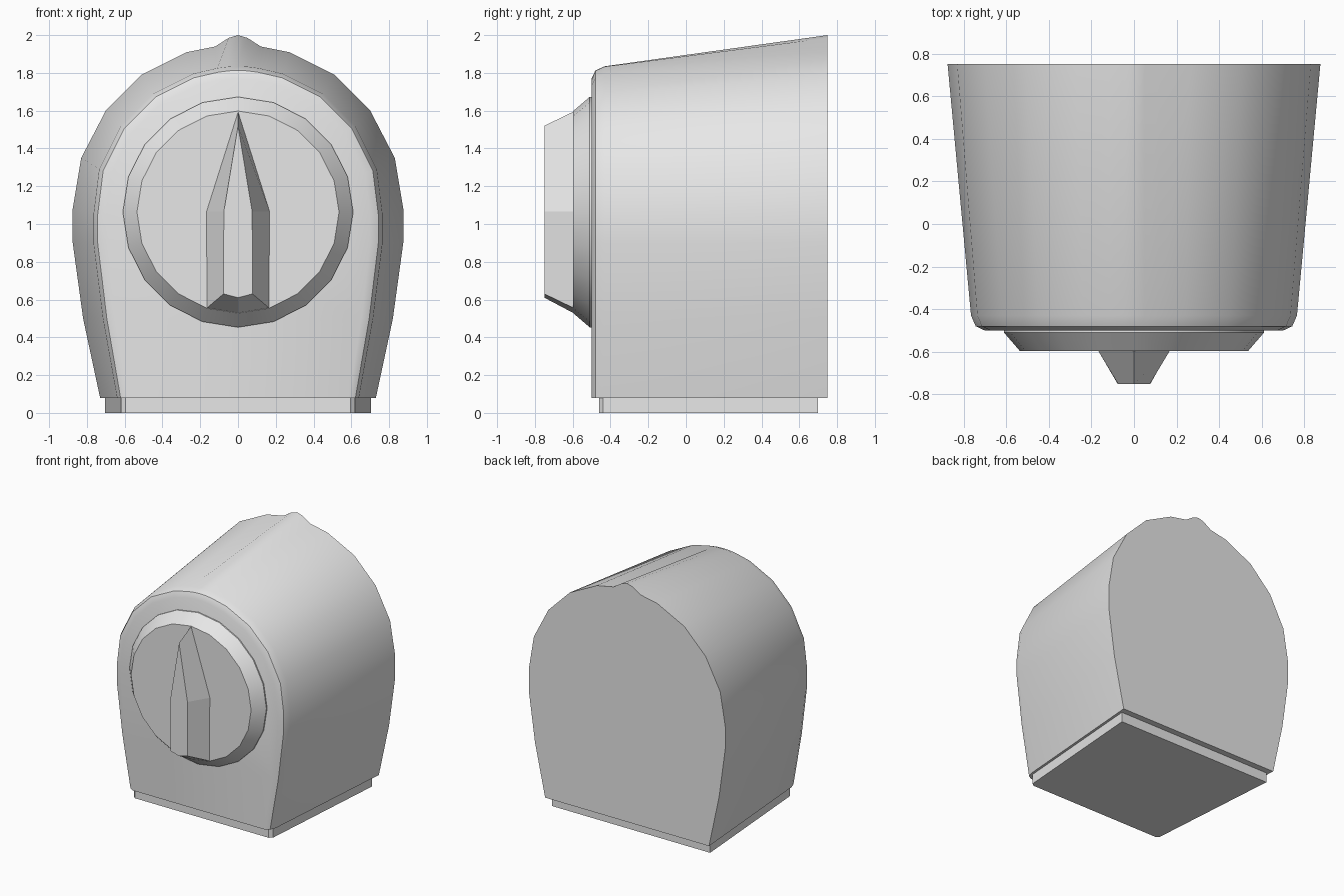
import bpy, bmesh, math

if "Cube" in bpy.data.objects:
    bpy.data.objects.remove(bpy.data.objects["Cube"])

grey = bpy.data.materials.new("light_grey")
grey.use_nodes = True
GREY = (0.8, 0.8, 0.8, 1)
grey.diffuse_color = GREY
grey.node_tree.nodes["Principled BSDF"].inputs["Base Color"].default_value = GREY


def loft(name, rings, smooth=None):
    """Skin closed rings of equal length and cap both ends."""
    bm = bmesh.new()
    loops = [[bm.verts.new(p) for p in ring] for ring in rings]
    n = len(loops[0])
    for a, b in zip(loops, loops[1:]):
        for i in range(n):
            j = (i + 1) % n
            bm.faces.new((a[i], a[j], b[j], b[i]))
    bm.faces.new(loops[0])
    bm.faces.new(loops[-1])
    bmesh.ops.recalc_face_normals(bm, faces=bm.faces)
    mesh = bpy.data.meshes.new(name)
    bm.to_mesh(mesh)
    bm.free()
    mesh.materials.append(grey)
    obj = bpy.data.objects.new(name, mesh)
    bpy.context.collection.objects.link(obj)
    if smooth:
        bpy.ops.object.select_all(action="DESELECT")
        obj.select_set(True)
        bpy.context.view_layer.objects.active = obj
        bpy.ops.object.shade_smooth_by_angle(angle=math.radians(smooth))
    return obj


def mirrored(half, y):
    """Complete a half outline whose last point lies on the centre line."""
    return [(x, y, z) for x, z in half] + [(-x, y, z) for x, z in half[::-1] if x > 0]


def inset(half, d):
    """Pull an arch inwards, keeping its foot on the same level."""
    return [(x * (1 - d / 0.765), z - d * max(0, z - 1) / 0.835) for x, z in half]


# Body: arch with a pointer ridge that fades out towards the rounded front
back = [(0.73, 0.08), (0.82, 0.5), (0.875, 0.9), (0.875, 1.08), (0.83, 1.35),
        (0.7, 1.6), (0.51, 1.79), (0.27, 1.91), (0.12, 1.94), (0.05, 1.985), (0, 2)]
front = [(0.64, 0.08), (0.715, 0.5), (0.765, 0.9), (0.765, 1.05), (0.735, 1.29),
         (0.62, 1.52), (0.45, 1.69), (0.24, 1.795), (0.11, 1.825), (0.05, 1.833), (0, 1.835)]
loft("body", [mirrored(back, 0.75), mirrored(front, -0.43),
              mirrored(inset(front, 0.022), -0.48),
              mirrored(inset(front, 0.065), -0.5)], 40)

# Foot plinth: tapered slab with clipped front corners
plan = [(0.705, 0.7), (0.62, -0.44), (0.595, -0.46)]
plan += [(-x, y) for x, y in plan[::-1]]
loft("foot_plinth", [[(x, y, z) for x, y in plan] for z in (0, 0.08)])

# Dial: bevelled disc
DIAL_Z = 1.063


def circle(r, y, n=20):
    return [(r * math.sin(i * math.tau / n), y, DIAL_Z + r * math.cos(i * math.tau / n))
            for i in range(n)]


loft("dial", [circle(0.61, -0.49), circle(0.61, -0.51), circle(0.535, -0.597)], 30)

# Grip: pointed handle with sloping sides
base = [(0, 0.528), (0.165, 0.555), (0.168, 1.065), (0, 1.595)]
ridge = [(0, 0.61), (0.077, 0.63), (0.075, 1.065), (0, 1.52)]


def grip_ring(half, y):
    return [(x, y, z) for x, z in half] + [(-x, y, z) for x, z in half[2:0:-1]]


loft("grip", [grip_ring(base, -0.595), grip_ring(ridge, -0.75)])
